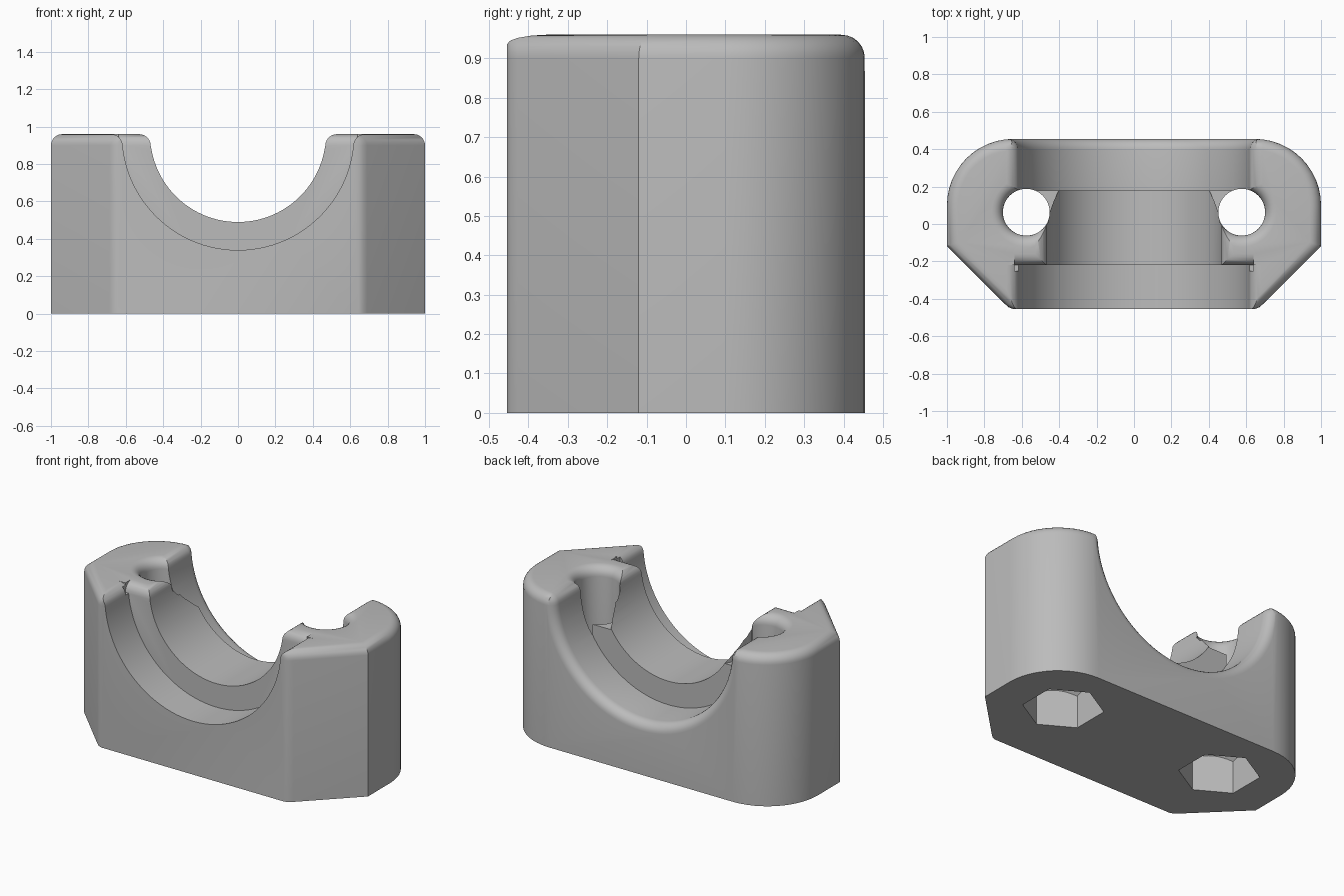
import bpy, bmesh, math
from math import sin, cos, pi, asin

H, F, D = 0.96, 0.06, 0.455      # height, fillet radius, half depth
R = 0.355                        # back corner radius
HX, HY = 0.576, 0.063            # bolt hole centre

cube = bpy.data.objects.get("Cube")
if cube:
    bpy.data.objects.remove(cube, do_unlink=True)

mat = bpy.data.materials.new("plain_grey")
mat.use_nodes = True
GREY = (0.5, 0.5, 0.5, 1)
mat.diffuse_color = GREY
mat.node_tree.nodes["Principled BSDF"].inputs["Base Color"].default_value = GREY


def loft(name, rings):
    """Solid through a list of rings with equal point counts, capped at both ends."""
    bm = bmesh.new()
    loops = [[bm.verts.new(p) for p in ring] for ring in rings]
    for a, b in zip(loops, loops[1:]):
        for i in range(len(a)):
            j = (i + 1) % len(a)
            bm.faces.new((a[i], a[j], b[j], b[i]))
    bm.faces.new(loops[0])
    bm.faces.new(loops[-1])
    bmesh.ops.recalc_face_normals(bm, faces=bm.faces[:])
    me = bpy.data.meshes.new(name)
    bm.to_mesh(me)
    bm.free()
    me.materials.append(mat)
    ob = bpy.data.objects.new(name, me)
    bpy.context.collection.objects.link(ob)
    return ob


def lathe(name, x, profile, n=48, turn=0):
    """Turned solid around the vertical axis of a bolt hole."""
    return loft(name, [[(x + r * cos(2 * pi * i / n + turn), HY + r * sin(2 * pi * i / n + turn), z)
                        for i in range(n)] for r, z in profile])


def boolean(target, tool, op="DIFFERENCE"):
    mod = target.modifiers.new(op, "BOOLEAN")
    mod.operation, mod.solver, mod.object = op, "MANIFOLD", tool
    bpy.context.view_layer.objects.active = target
    bpy.ops.object.modifier_apply(modifier=mod.name)
    bpy.data.objects.remove(tool, do_unlink=True)


def quarter(steps=6):
    """Angles of a rounded edge."""
    return [i * pi / 2 / steps for i in range(steps + 1)]


def outline(d, z):
    """Plan of the block, drawn in by d on every side but the front."""
    half = [(x - d * 1.414, y) for x, y in ((0.645, -D), (0.67, -0.445), (0.69, -0.428))]
    half.append((1 - d, -0.12 + d * 0.414))
    half += [(1 - R + (R - d) * cos(t), D - R + (R - d) * sin(t)) for t in quarter(12)]
    return [(x, y, z) for x, y in half + [(-x, y) for x, y in reversed(half)]]


def channel_ring(r, y):
    """Half-round trough section with rounded upper lips."""
    side = [(r + F, H + 0.1)]
    side += [(r + F - (F + 0.003) * sin(t), H - F + F * cos(t)) for t in quarter()]
    a0 = asin(F / r)
    n = 24
    for i in range(1, n + 1):
        a = a0 + (pi / 2 - a0) * i / n
        side.append((r * cos(a), H - r * sin(a)))
    ring = side + [(-x, z) for x, z in reversed(side[:-1])]
    return [(x, y, z) for x, z in ring]


# Block: chamfered front corners, rounded back corners, rounded top rim
block = loft("clamp_block", [outline(0, 0)]
             + [outline(F * (1 - cos(t)), H - F + F * sin(t)) for t in quarter()])

# Trough: narrow at the middle rib, wider in front and behind, flared at the back
boolean(block, loft("rib_trough", [channel_ring(0.47, y) for y in (-0.6, 0.6)]))
boolean(block, loft("front_trough", [channel_ring(0.62, y) for y in (-0.6, -0.22)]))
flare = [channel_ring(0.62 + F * (1 - cos(t)), D - F + F * sin(t)) for t in quarter()]
boolean(block, loft("back_trough", [channel_ring(0.62, 0.18)] + flare
                    + [channel_ring(0.62 + F, 0.6)]))

for s in (-1, 1):
    # Rounded front lip of the rib
    lip = [(-0.25, H - F), (-0.25, H + 0.1), (-0.22 + F, H + 0.1)]
    lip += [(-0.22 + F - F * sin(t), H - F + F * cos(t)) for t in quarter()]
    boolean(block, loft("rib_lip", [[(s * x, y, z) for y, z in lip] for x in (0.4, 0.64)]))

    # Relief behind the hole on the rib
    relief = [(0.40, 0.185), (0.43, 0.12), (0.452, 0.06), (0.462, 0), (HX, 0), (HX, 0.185)]
    boolean(block, loft("rib_relief", [[(s * x, y, z) for x, y in relief] for z in (0.71, 1.1)]))

    # Bolt hole with rounded mouth
    mouth = [(0.125 + F * (1 - cos(t)), H - F + F * sin(t)) for t in quarter()]
    boolean(block, lathe("bolt_hole", s * HX, [(0.125, -0.1)] + mouth + [(0.125 + F, H + 0.1)]))

    # Hexagonal nut pocket with a coned roof
    pocket = lathe("nut_pocket", s * HX, [(0.233, -0.1), (0.233, 0.4)], 6, pi / 2)
    cone = lathe("pocket_roof", s * HX, [(0.24, -0.2), (0.24, 0.2), (0.12, 0.3)])
    boolean(pocket, cone, "INTERSECT")
    boolean(block, pocket)

# Finish
bpy.ops.object.select_all(action="DESELECT")
block.select_set(True)
bpy.context.view_layer.objects.active = block
bpy.ops.object.shade_smooth_by_angle(angle=math.radians(32))
